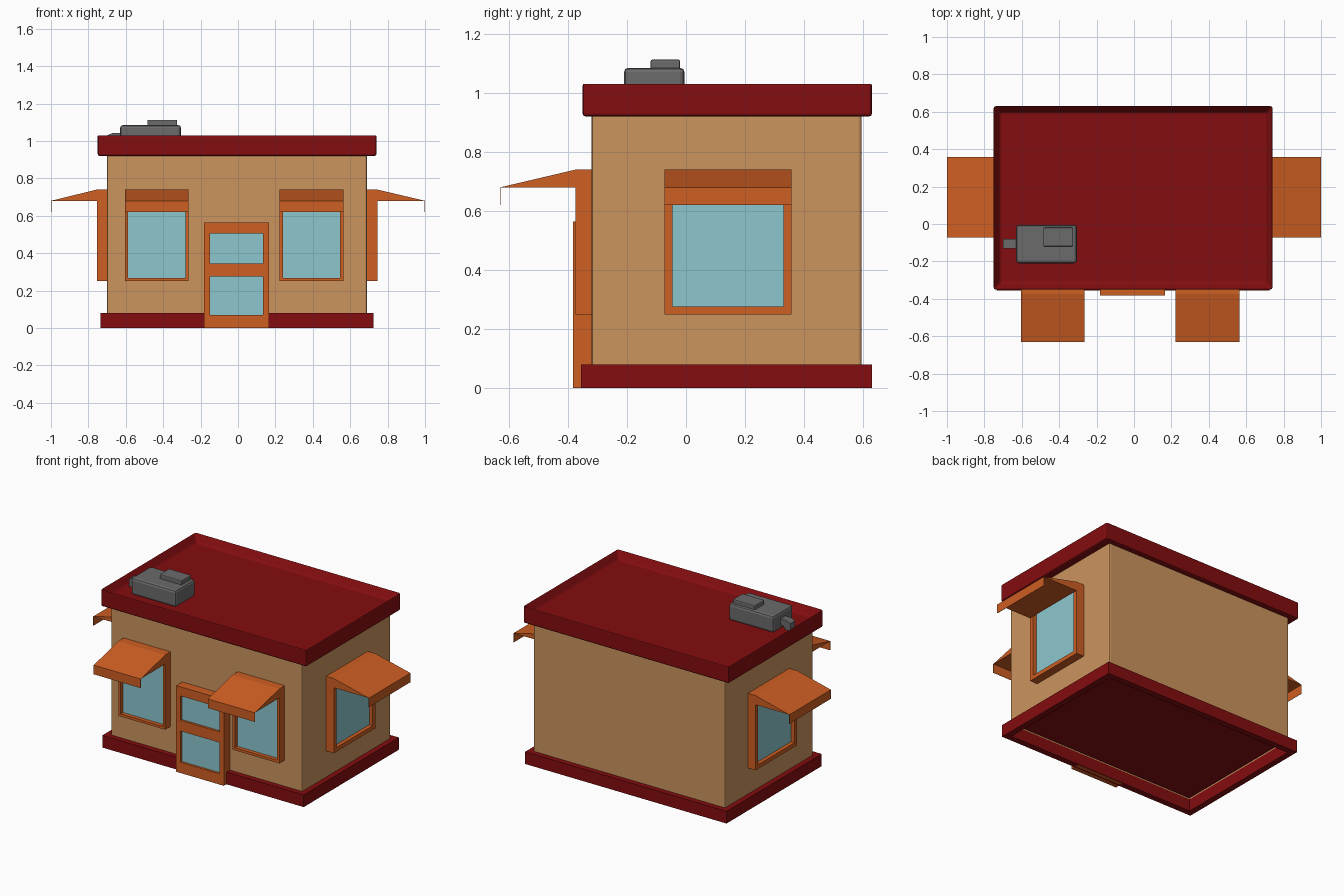
import bpy, bmesh
from math import pi
from mathutils import Vector

cube = bpy.data.objects.get("Cube")
if cube:
    bpy.data.objects.remove(cube, do_unlink=True)


def material(name, *srgb):
    m = bpy.data.materials.new(name)
    col = [((c + 0.055) / 1.055) ** 2.4 for c in srgb] + [1]
    m.use_nodes = True
    m.diffuse_color = col
    m.node_tree.nodes["Principled BSDF"].inputs["Base Color"].default_value = col
    return m


RED = material("dark red", 0.52, 0.05, 0.06)
TAN = material("tan wall", 0.80, 0.585, 0.37)
ORANGE = material("orange trim", 0.81, 0.37, 0.135)
GLASS = material("pale blue glass", 0.55, 0.78, 0.81)
GREY = material("grey metal", 0.42, 0.42, 0.42)


def add_box(bm, x, y, z, mat=0):
    """Axis aligned box from three (low, high) ranges."""
    made = bmesh.ops.create_cube(bm, size=1)["verts"]
    for v in made:
        v.co = Vector([(r[0] + r[1]) / 2 + c * (r[1] - r[0])
                       for r, c in zip((x, y, z), v.co)])
    for f in {f for v in made for f in v.link_faces}:
        f.material_index = mat


def add_prism(bm, profile, start, end):
    """Extrude a closed profile of 3D points from start to end offsets."""
    face = bm.faces.new([bm.verts.new(Vector(p) + Vector(start)) for p in profile])
    out = bmesh.ops.extrude_face_region(bm, geom=[face], use_keep_orig=True)
    verts = [g for g in out["geom"] if isinstance(g, bmesh.types.BMVert)]
    bmesh.ops.translate(bm, verts=verts, vec=Vector(end) - Vector(start))
    bmesh.ops.recalc_face_normals(bm, faces=bm.faces[:])


def finish(bm, name, *mats, bevel=0, loc=(0, 0, 0), turn=0):
    mesh = bpy.data.meshes.new(name)
    bm.to_mesh(mesh)
    bm.free()
    for m in mats:
        mesh.materials.append(m)
    ob = bpy.data.objects.new(name, mesh)
    bpy.context.collection.objects.link(ob)
    ob.location = loc
    ob.rotation_euler.z = turn
    if bevel:
        mod = ob.modifiers.new("soft edges", "BEVEL")
        mod.width = bevel
        mod.segments = 2
    return ob


def box(name, x, y, z, mat, bevel=0):
    bm = bmesh.new()
    add_box(bm, x, y, z)
    return finish(bm, name, mat, bevel=bevel)


def hollow(name, x, y, z, mat, wall, depth, side, bevel=0):
    """Box with its top (side 1) or bottom (side -1) face inset and pushed in."""
    bm = bmesh.new()
    add_box(bm, x, y, z)
    bm.normal_update()
    face = next(f for f in bm.faces if f.normal.z * side > 0.9)
    bmesh.ops.inset_region(bm, faces=[face], thickness=wall)
    bmesh.ops.translate(bm, verts=face.verts[:], vec=(0, 0, -side * depth))
    return finish(bm, name, mat, bevel=bevel)


def framed(name, width, z, depth, border, rails, loc, turn=0, recess=0.025):
    """Stiles and rails around glass, facing -y before turning."""
    bm = bmesh.new()
    h = width / 2
    for s in (-1, 1):
        add_box(bm, sorted((s * h, s * (h - border))), (-depth, 0), z)
    for rail in rails:
        add_box(bm, (border - h, h - border), (-depth, 0), rail)
    add_box(bm, (border - h, h - border), (recess - depth, 0),
            (z[0] + 0.01, z[1] - 0.01), 1)
    return finish(bm, name, ORANGE, GLASS, loc=loc, turn=turn)


def awning(name, width, depth, reach, loc, turn):
    """Wedge canopy with a thin hanging valance."""
    bm = bmesh.new()
    h = width / 2
    tip = -depth - reach
    add_prism(bm, [(0, -depth, 0.74), (0, tip, 0.68), (0, -depth, 0.68)],
              (-h, 0, 0), (h, 0, 0))
    add_box(bm, (-h, h), (tip, tip + 0.002), (0.62, 0.68))
    finish(bm, name, ORANGE, loc=loc, turn=turn)


# Walls, plinth, floor and roof with parapet
walls = hollow("walls", (-0.70, 0.69), (-0.32, 0.595), (0, 0.95), TAN, 0.02, 0.9, -1, 0.01)
box("floor_slab", (-0.685, 0.675), (-0.305, 0.58), (0.08, 0.09), RED)
bm = bmesh.new()
for y in ((-0.355, -0.315), (0.59, 0.63)):
    add_box(bm, (-0.735, 0.725), y, (0, 0.08))
for x in ((-0.735, -0.695), (0.685, 0.725)):
    add_box(bm, x, (-0.315, 0.59), (0, 0.08))
finish(bm, "plinth", RED)
hollow("roof", (-0.75, 0.74), (-0.35, 0.63), (0.92, 1.035), RED, 0.05, 0.055, 1, 0.01)

# Windows with awnings: name, location, turn, width, depth, border, reach
windows = [
    ("front_right", (-0.435, -0.32, 0), 0, 0.34, 0.055, 0.017, 0.255),
    ("front_left", (0.393, -0.32, 0), 0, 0.34, 0.055, 0.017, 0.255),
    ("side_right", (-0.70, 0.143, 0), -pi / 2, 0.43, 0.055, 0.027, 0.245),
    ("side_left", (0.69, 0.143, 0), pi / 2, 0.43, 0.055, 0.027, 0.255),
]
for name, loc, turn, width, depth, border, reach in windows:
    rails = [(0.25, 0.25 + border), (0.74 - border, 0.74)]
    framed(name + "_window", width, (0.25, 0.74), depth, border, rails, loc, turn)
    awning(name + "_awning", width, depth, reach, loc, turn)

# Door with two panes
framed("door", 0.345, (0, 0.565), 0.062, 0.03,
       [(0, 0.07), (0.275, 0.345), (0.505, 0.565)], (-0.008, -0.32, 0), recess=0.015)

# Rooftop air unit
box("air_unit", (-0.63, -0.305), (-0.21, -0.005), (0.975, 1.085), GREY, 0.015)
box("air_unit_cap", (-0.485, -0.325), (-0.12, -0.02), (1.07, 1.113), GREY, 0.006)
bm = bmesh.new()
add_prism(bm, [(-0.62, 0, 1.043), (-0.67, 0, 1.043), (-0.70, 0, 1.03), (-0.70, 0, 0.975),
               (-0.665, 0, 0.975), (-0.65, 0, 1.0), (-0.62, 0, 1.0)],
          (0, -0.13, 0), (0, -0.08, 0))
finish(bm, "air_duct", GREY)
